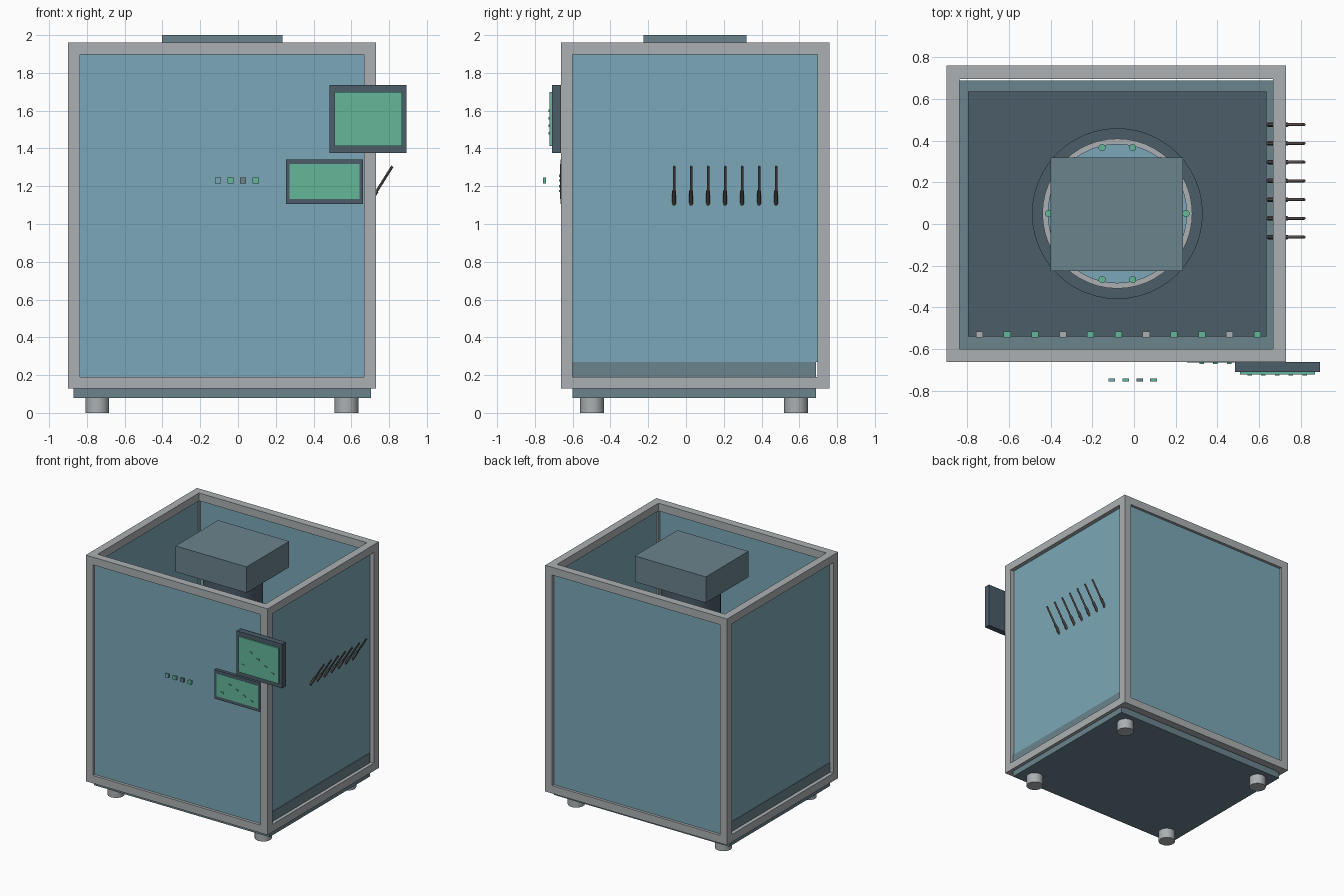
import bpy
from math import cos, sin, pi
from mathutils import Vector

cube = bpy.data.objects.get("Cube")
if cube:
    bpy.data.objects.remove(cube, do_unlink=True)


def material(name, hex_code):
    def linear(c):
        return c / 12.92 if c <= 0.04045 else ((c + 0.055) / 1.055) ** 2.4
    rgb = [linear(int(hex_code[i:i + 2], 16) / 255) for i in (0, 2, 4)]
    m = bpy.data.materials.new(name)
    m.use_nodes = True
    m.diffuse_color = (*rgb, 1)
    m.node_tree.nodes["Principled BSDF"].inputs["Base Color"].default_value = (*rgb, 1)
    return m


FRAME = material("light grey", "abb0b2")
PANEL = material("pale blue", "7ba7b7")
STEEL = material("slate grey", "6b838d")
DARK = material("dark slate", "4b5d69")
GREEN = material("screen green", "62b799")
ROD = material("dark brown grey", "5c5552")


def box(name, mat, x, y, z):
    """Box from three (min, max) ranges."""
    lo, hi = zip(x, y, z)
    verts = [(p, q, r) for p in x for q in y for r in z]
    faces = [(0, 1, 3, 2), (4, 6, 7, 5), (0, 4, 5, 1),
             (2, 3, 7, 6), (0, 2, 6, 4), (1, 5, 7, 3)]
    mesh = bpy.data.meshes.new(name)
    mesh.from_pydata(verts, [], faces)
    mesh.materials.append(mat)
    ob = bpy.data.objects.new(name, mesh)
    bpy.context.collection.objects.link(ob)
    return ob


def cylinder(name, mat, start, end, radius, sides=32):
    a, b = Vector(start), Vector(end)
    bpy.ops.mesh.primitive_cylinder_add(vertices=sides, radius=radius,
                                        depth=(b - a).length, location=(a + b) / 2)
    ob = bpy.context.object
    ob.name = name
    ob.rotation_euler = (b - a).to_track_quat("Z", "Y").to_euler()
    ob.data.materials.append(mat)
    bpy.ops.object.shade_smooth_by_angle()
    return ob


# Open cabinet frame: posts and rails
T = 0.063
X0, X1, Y0, Y1, Z0, Z1 = -0.9, 0.73, -0.663, 0.76, 0.128, 1.96
x_bars = ((X0, X0 + T), (X1 - T, X1))
y_bars = ((Y0, Y0 + T), (Y1 - T, Y1))
z_bars = ((Z0, Z0 + T), (Z1 - T, Z1))
inner_x, inner_y, inner_z = (X0 + T, X1 - T), (Y0 + T, Y1 - T), (Z0 + T, Z1 - T)
for xb in x_bars:
    for yb in y_bars:
        box("frame_post", FRAME, xb, yb, (Z0, Z1))
for zb in z_bars:
    for yb in y_bars:
        box("frame_rail_long", FRAME, inner_x, yb, zb)
    for xb in x_bars:
        box("frame_rail_side", FRAME, xb, inner_y, zb)

# Wall panels set into the frame
box("front_panel", PANEL, inner_x, (-0.64, -0.62), inner_z)
box("back_panel", PANEL, inner_x, (0.718, 0.738), inner_z)
box("left_panel", PANEL, (0.678, 0.697), inner_y, (0.27, inner_z[1]))
box("right_panel", PANEL, (-0.867, -0.848), inner_y, (0.27, inner_z[1]))

# Base and feet
box("base", STEEL, (-0.87, 0.703), (-0.6, 0.688), (0.08, 0.27))
for x in (-0.745, 0.575):
    for y in (-0.497, 0.583):
        cylinder("foot", FRAME, (x, y, 0), (x, y, 0.08), 0.063)

# Inner deck with round stage, ring of lamps and central column
DECK = 0.34
CX, CY = -0.08, 0.05
box("deck", DARK, (-0.798, 0.635), (-0.54, 0.635), (0.27, DECK))


def stage(name, mat, radius, low, high):
    cylinder(name, mat, (CX, CY, low), (CX, CY, high), radius, 48)


stage("stage_plate", DARK, 0.41, DECK, DECK + 0.03)
stage("stage_rim", FRAME, 0.36, DECK + 0.03, DECK + 0.06)
stage("stage_disc", PANEL, 0.335, DECK + 0.06, DECK + 0.07)
stage("column", DARK, 0.22, DECK + 0.07, 1.80)
for i in range(14):
    a = 2 * pi * i / 14
    x, y = CX + 0.33 * cos(a), CY + 0.325 * sin(a)
    cylinder("stage_lamp", GREEN, (x, y, DECK + 0.06), (x, y, DECK + 0.09), 0.017, 16)
for i in range(11):
    x = -0.742 + 0.1335 * i
    box("deck_lamp", FRAME if i % 3 == 0 else GREEN,
        (x - 0.017, x + 0.017), (-0.545, -0.515), (DECK - 0.01, DECK + 0.02))

# Drive housing on top of the column
box("drive_housing", STEEL, (-0.402, 0.235), (-0.225, 0.32), (1.79, 2.0))

# Row of push buttons in front
for i, mat in enumerate((PANEL, GREEN, STEEL, GREEN)):
    x = -0.107 + 0.067 * i
    box("button", mat, (x - 0.016, x + 0.016), (-0.757, -0.741), (1.214, 1.246))


# Display screens with small markers
def display(name, x, z, back, front, bezel, proud, marks):
    box(name + "_case", DARK, x, (front, back), z)
    box(name + "_screen", GREEN, (x[0] + bezel, x[1] - bezel),
        (front - proud, front), (z[0] + bezel * 1.4, z[1] - bezel * 1.4))
    y = front - proud
    for i, mz in enumerate(marks):
        mx = x[0] + 0.07 + 0.066 * i
        box(name + "_marker", GREEN, (mx - 0.011, mx + 0.011),
            (y - 0.006, y), (mz - 0.006, mz + 0.006))


display("upper_display", (0.485, 0.893), (1.377, 1.735), -0.663, -0.71,
        0.025, 0.012, (1.48, 1.6, 1.56, 1.52, 1.48))
display("lower_display", (0.255, 0.662), (1.107, 1.342), -0.63, -0.664,
        0.018, 0.002, (1.175, 1.255, 1.23, 1.2, 1.175))

# Slanted rods through the left panel, each with a thicker sleeve
for i in range(7):
    y = -0.063 + 0.09 * i
    cylinder("rod", ROD, (0.735, y, 1.175), (0.817, y, 1.305), 0.007, 12)
    cylinder("rod_sleeve", ROD, (0.645, y, 1.033), (0.735, y, 1.175), 0.0105, 12)
